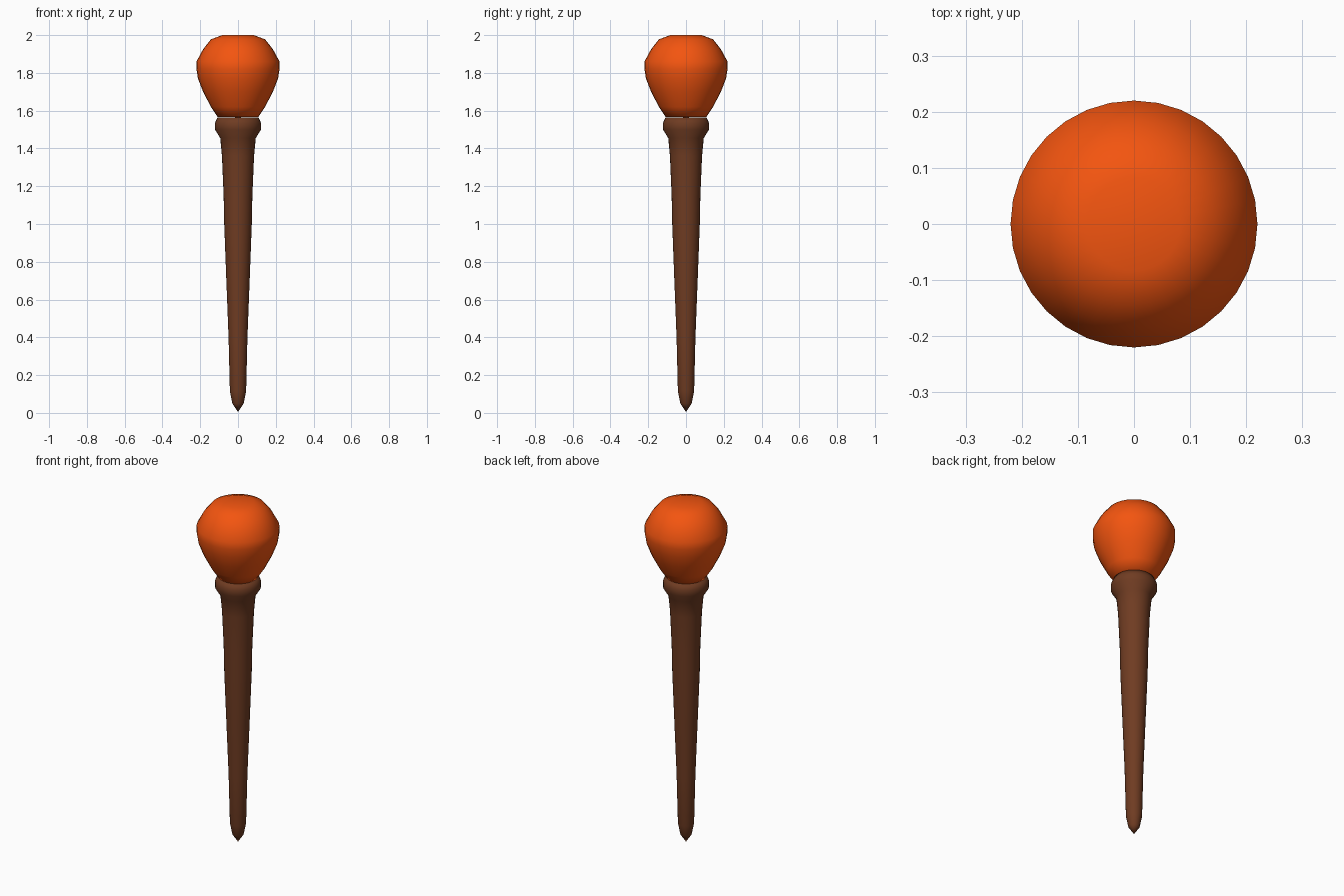
import bpy, bmesh, math

if "Cube" in bpy.data.objects:
    bpy.data.objects.remove(bpy.data.objects["Cube"])

SIDES = 32


def material(name, color):
    m = bpy.data.materials.new(name)
    m.diffuse_color = color
    m.use_nodes = True
    m.node_tree.nodes["Principled BSDF"].inputs["Base Color"].default_value = m.diffuse_color
    return m


def lathe(name, profile, mat):
    """Revolve (radius, height) points around z; zero radius makes a pole."""
    bm = bmesh.new()
    verts = [bm.verts.new((r, 0, z)) for r, z in profile]
    edges = [bm.edges.new(pair) for pair in zip(verts, verts[1:])]
    bmesh.ops.spin(bm, geom=verts + edges, cent=(0, 0, 0), axis=(0, 0, 1),
                   angle=2 * math.pi, steps=SIDES)
    bmesh.ops.remove_doubles(bm, verts=bm.verts, dist=1e-4)
    bmesh.ops.recalc_face_normals(bm, faces=bm.faces)
    for f in bm.faces:
        f.smooth = True
    mesh = bpy.data.meshes.new(name)
    bm.to_mesh(mesh)
    bm.free()
    mesh.materials.append(mat)
    obj = bpy.data.objects.new(name, mesh)
    bpy.context.collection.objects.link(obj)
    return obj


brown = material("dark_wood", (0.16, 0.045, 0.016, 1))
orange = material("orange", (0.9, 0.09, 0.005, 1))

# Tapered shaft with pointed tip and flared collar
lathe("shaft", [(0, 0.005), (0.03, 0.05), (0.043, 0.115), (0.05, 0.40),
                (0.062, 0.71), (0.073, 1.0), (0.076, 1.15), (0.085, 1.36),
                (0.094, 1.455), (0.122, 1.50), (0.122, 1.535),
                (0.108, 1.565), (0, 1.565)], brown)

# Bulbous head with a flattened top
lathe("head", [(0, 1.565), (0.107, 1.566), (0.143, 1.62), (0.185, 1.70),
               (0.212, 1.77), (0.22, 1.82), (0.22, 1.86), (0.185, 1.925),
               (0.143, 1.978), (0.083, 2.0), (0, 2.0)], orange)
